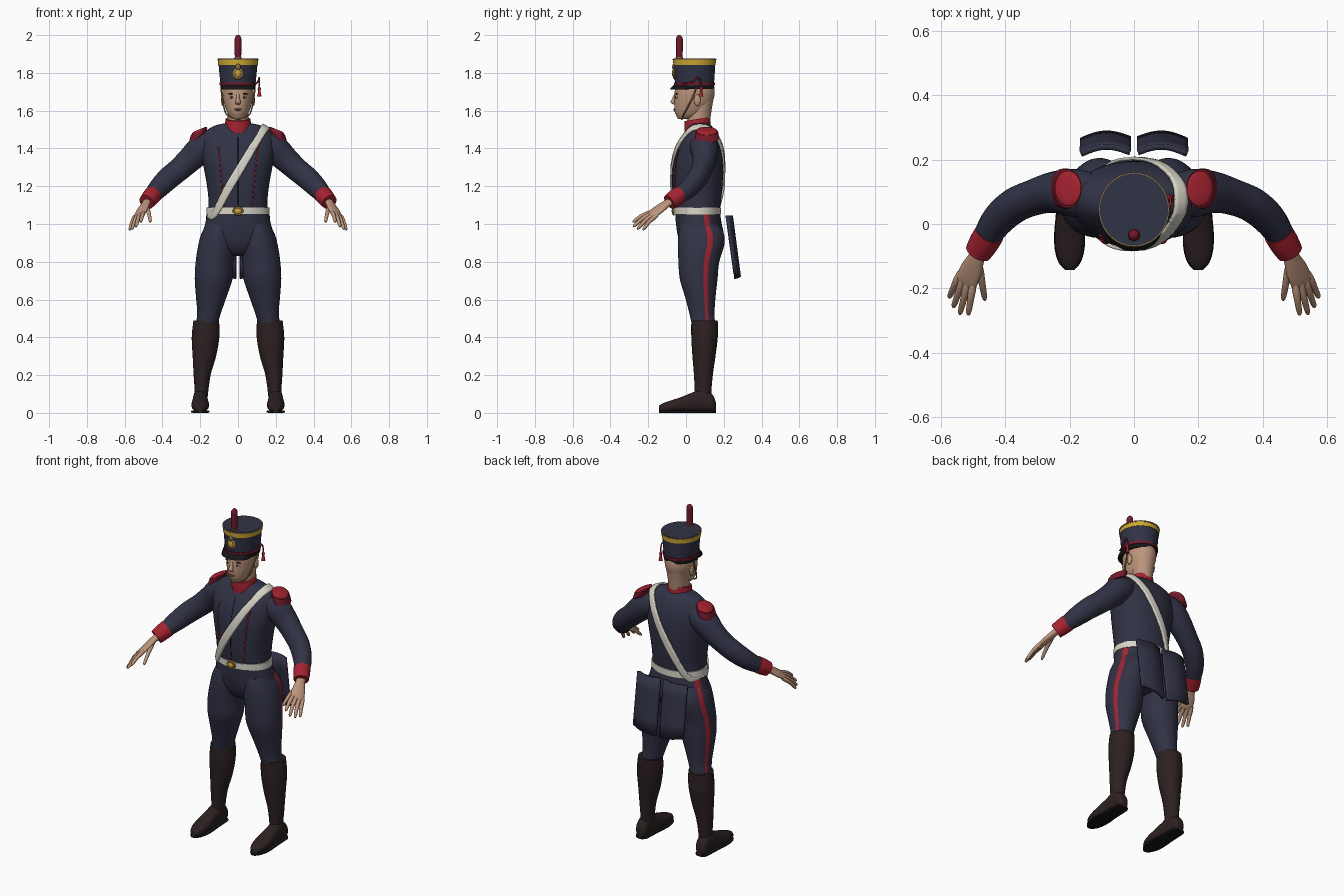
import bpy, bmesh, math
from mathutils import Vector
from mathutils.bvhtree import BVHTree

cube = bpy.data.objects.get("Cube")
if cube:
    bpy.data.objects.remove(cube, do_unlink=True)

X, Y, Z = Vector((1, 0, 0)), Vector((0, 1, 0)), Vector((0, 0, 1))


def material(name, *rgb, rough=0.8):
    m = bpy.data.materials.new(name)
    m.use_nodes = True
    m.diffuse_color = (*rgb, 1)
    bsdf = m.node_tree.nodes["Principled BSDF"]
    bsdf.inputs["Base Color"].default_value = (*rgb, 1)
    bsdf.inputs["Roughness"].default_value = rough
    return m


NAVY = material("navy cloth", .03, .033, .06)
BROWN = material("dark brown leather", .026, .015, .015)
BLACK = material("black leather", .008, .008, .01)
RED = material("red cloth", .38, .016, .03)
CRIMSON = material("dark crimson wool", .17, .01, .025)
WHITE = material("off white strap", .68, .66, .57)
GOLD = material("gold braid", .62, .4, .03)
BRASS = material("old brass", .27, .16, .05)
SKIN = material("skin", .5, .3, .2)
LIP = material("lips", .3, .13, .1)


def finish(name, bm, mats, mirror=False, solid=0):
    bmesh.ops.recalc_face_normals(bm, faces=bm.faces)
    me = bpy.data.meshes.new(name)
    bm.to_mesh(me)
    bm.free()
    for m in mats:
        me.materials.append(m)
    me.shade_smooth()
    me.set_sharp_from_angle(angle=math.radians(50))
    ob = bpy.data.objects.new(name, me)
    bpy.context.collection.objects.link(ob)
    if solid:
        mod = ob.modifiers.new("thickness", 'SOLIDIFY')
        mod.thickness, mod.offset = solid, 0
    if mirror:
        ob.modifiers.new("mirror", 'MIRROR').use_clip = False
    return ob


def spline(rows, k):
    """Smoothly resample rows of numbers, k steps per span."""
    out = []
    for i in range(len(rows) - 1):
        a, b, c, d = (rows[max(0, min(len(rows) - 1, i + o))] for o in (-1, 0, 1, 2))
        for s in range(k):
            t = s / k
            out.append([q + .5 * t * (r - p + t * (2*p - 5*q + 4*r - w + t * (3*(q - r) + w - p)))
                        for p, q, r, w in zip(a, b, c, d)])
    return out + [list(rows[-1])]


def loft(name, rings, mat, u=X, v=Y, path=False, n=32, p=1, k=4, mirror=False, stripe=()):
    """Skin over elliptical rings given as x, y, z, half width, half depth."""
    rows = spline(rings, k)
    cs = [Vector(r[:3]) for r in rows]
    bm, loops = bmesh.new(), []
    for i, r in enumerate(rows):
        a, b = u, v
        if path:
            t = (cs[min(i + 1, len(cs) - 1)] - cs[max(i - 1, 0)]).normalized()
            a = (u - t * u.dot(t)).normalized()
            b = t.cross(a)
        loop = []
        for j in range(n):
            w = 2 * math.pi * j / n
            c, s = math.cos(w), math.sin(w)
            c, s = (math.copysign(abs(q) ** p, q) for q in (c, s))
            loop.append(bm.verts.new(cs[i] + a * (c * r[3]) + b * (s * r[4])))
        loops.append(loop)
    for lo, hi in zip(loops, loops[1:]):
        for j in range(n):
            f = bm.faces.new((lo[j], lo[(j + 1) % n], hi[(j + 1) % n], hi[j]))
            f.material_index = int(j in stripe)
    bm.faces.new(loops[0])
    bm.faces.new(loops[-1])
    return finish(name, bm, [mat, RED] if stripe else [mat], mirror)


def balls(name, items, mat, mirror=False):
    """Ellipsoids given as (centre, radii)."""
    bm = bmesh.new()
    for loc, size in items:
        vs = bmesh.ops.create_uvsphere(bm, u_segments=16, v_segments=10, radius=1)["verts"]
        for q in vs:
            q.co = Vector(loc) + Vector(a * b for a, b in zip(q.co, size))
    return finish(name, bm, [mat], mirror)


def upright(rows, x=0):
    """Rows of z, centre y, half width, half depth."""
    return [(x, cy, z, rx, ry) for z, cy, rx, ry in rows]


# Boots and soles
loft("boot_shafts", [(.168, .098, .49, .068, .07), (.172, .098, .4, .073, .07),
     (.178, .095, .3, .062, .061), (.19, .092, .2, .045, .05),
     (.194, .09, .1, .035, .044), (.2, .09, .04, .036, .05)], BROWN, mirror=True)
foot = [(.158, .018, .05), (.14, .034, .09), (.09, .038, .12), (.03, .041, .1), (-.03, .046, .076),
        (-.08, .044, .06), (-.12, .032, .046), (-.143, .012, .032)]
loft("shoes", [(.2, y, .006 + h / 2, w, h / 2) for y, w, h in foot], BROWN, v=Z, p=.85, mirror=True)
loft("soles", [(.2, y, .007, w + .002, .007) for y, w, h in foot], BLACK, v=Z, p=.4, mirror=True)

# Trousers with red side stripes
loft("trouser_legs", [(.095, .07, 1.0, .07, .1), (.103, .08, .95, .09, .12), (.11, .08, .89, .1, .123),
     (.124, .068, .8, .1, .108), (.129, .067, .71, .1, .1), (.142, .076, .61, .08, .08),
     (.153, .084, .53, .063, .067), (.165, .092, .47, .058, .062)],
     NAVY, n=48, mirror=True, stripe=(2, 3))
loft("trouser_seat", upright([(1.07, .06, .16, .118), (1.0, .068, .174, .121), (.94, .078, .188, .122),
     (.89, .078, .165, .108), (.85, .075, .1, .08), (.83, .075, .05, .05)]),
     NAVY, n=48, stripe=(2, 3, 20, 21))

# Jacket body
torso = loft("jacket_body", upright([(1.02, .06, .15, .11), (1.08, .06, .157, .119), (1.14, .06, .157, .127),
     (1.22, .061, .167, .133), (1.32, .064, .185, .132), (1.4, .07, .195, .12), (1.45, .074, .192, .102),
     (1.49, .077, .172, .08), (1.52, .075, .125, .06), (1.535, .072, .06, .045)]), NAVY, n=48, p=.92)
surface = BVHTree.FromPolygons([q.co for q in torso.data.vertices],
                               [f.vertices[:] for f in torso.data.polygons])


def front_of_jacket(x, z):
    return surface.ray_cast(Vector((x, -1, z)), Y)[0]


# Sleeves and cuffs
loft("sleeves", [(.13, .085, 1.425, .07, .07), (.19, .097, 1.4, .075, .076), (.25, .098, 1.345, .064, .068),
     (.31, .083, 1.29, .056, .062), (.37, .058, 1.24, .054, .06), (.42, .015, 1.19, .05, .054),
     (.455, -.035, 1.15, .042, .044), (.475, -.07, 1.125, .036, .037)], NAVY, u=Y, path=True, mirror=True)
loft("cuffs", [(.449, -.03, 1.157, .045, .048), (.466, -.058, 1.137, .046, .046),
     (.484, -.088, 1.116, .041, .042)], RED, u=Y, path=True, mirror=True)

# Hands
across = Vector((.046, .025, -.02))
loft("palms", [(.478, -.075, 1.122, .024, .02), (.489, -.105, 1.105, .027, .018),
     (.504, -.14, 1.08, .036, .017), (.519, -.175, 1.055, .037, .014), (.525, -.19, 1.045, .03, .009)],
     SKIN, u=across, path=True, mirror=True)
fingers = {"index": ((.499, -.18, 1.064), (.515, -.282, 1.01)), "middle": ((.515, -.178, 1.058), (.541, -.28, .985)),
           "ring": ((.53, -.17, 1.05), (.561, -.258, .972)), "little": ((.543, -.158, 1.043), (.574, -.228, .968)),
           "thumb": ((.482, -.125, 1.09), (.463, -.236, 1.01))}
for finger, (base, tip) in fingers.items():
    b, t = Vector(base), Vector(tip)
    pts = [(*(b.lerp(t, f) + Z * h), r, r) for f, h, r in
           ((-.12, -.004, .009), (.2, .004, .012), (.55, .008, .0105), (.9, .002, .0085), (1, 0, .004))]
    loft(finger + "_fingers", pts, SKIN, path=True, n=12, k=3, mirror=True)

# Epaulettes
tilt = Vector((.93, 0, -.37))
loft("epaulette_fringe", [(.222, .11, 1.447, .04, .062), (.212, .11, 1.467, .047, .063),
     (.206, .11, 1.488, .047, .06)], CRIMSON, u=tilt, mirror=True)
loft("epaulette_pads", [(.207, .11, 1.484, .043, .055), (.203, .11, 1.497, .042, .053),
     (.2, .11, 1.503, .03, .038)], RED, u=tilt, mirror=True)

# Collar, neck and head
loft("collar", [(0, .062, 1.49, .075, .072), (0, .06, 1.53, .069, .07), (0, .06, 1.556, .066, .068)],
     RED, v=Vector((0, .98, .17)))
loft("neck", upright([(1.5, .066, .054, .058), (1.58, .07, .056, .062), (1.66, .085, .062, .06)]), SKIN)
loft("head", upright([(1.556, -.008, .028, .034), (1.568, .004, .043, .052), (1.59, .022, .057, .081),
     (1.625, .034, .07, .096), (1.66, .042, .078, .104), (1.7, .046, .082, .106), (1.75, .046, .08, .1)]),
     SKIN, n=40)
loft("nose", [(0, -.056, 1.69, .007, .006), (0, -.064, 1.665, .009, .009),
     (0, -.07, 1.645, .014, .012), (0, -.06, 1.633, .011, .008)], SKIN, n=16)
balls("ears", [((.081, .06, 1.655), (.009, .018, .03))], SKIN, True)
balls("eyes", [((.033, -.048, 1.671), (.013, .007, .006))], WHITE, True)
balls("pupils", [((.033, -.0535, 1.671), (.006, .003, .0055))], BLACK, True)
balls("eyebrows", [((.034, -.049, 1.689), (.019, .007, .0035))], BLACK, True)
balls("mouth", [((0, -.06, 1.609), (.021, .007, .0035)), ((0, -.059, 1.603), (.017, .007, .004))], LIP)
balls("chin", [((0, -.034, 1.576), (.024, .018, .016))], SKIN)

# Tall cap with bands, visor, plate and plume
def cap_ring(z, grow=0):
    f = (z - 1.72) / .155
    return (0, .045, z, .091 + .015 * f + grow, .102 + .01 * f + grow)


loft("cap_body", [cap_ring(1.718), cap_ring(1.876)], NAVY, n=48, k=1)
for name, z0, z1, grow, mat in (("cap_base_band", 1.714, 1.733, .002, BLACK),
                                ("cap_cord", 1.736, 1.75, .005, CRIMSON),
                                ("cap_gold_band", 1.843, 1.873, .002, GOLD),
                                ("cap_rim", 1.867, 1.874, .004, BRASS)):
    loft(name, [cap_ring(z0, grow), cap_ring(z1, grow)], mat, n=48, k=1)
loft("visor", [(0, 0, 1.737, .088, .062), (0, -.014, 1.72, .087, .068), (0, -.016, 1.713, .086, .068)],
     BLACK, k=1)
balls("cap_plate", [((0, -.062, 1.797), (.029, .009, .032)), ((0, -.066, 1.832), (.014, .008, .016))], BRASS)
balls("cap_plate_crest", [((0, -.069, 1.798), (.014, .006, .018))], GOLD)
loft("plume", upright([(1.86, -.035, .014, .014), (1.89, -.035, .017, .017), (1.96, -.035, .0185, .0185),
     (1.988, -.035, .016, .016), (2.0, -.035, .006, .006)]), CRIMSON, n=20)
loft("plume_socket", upright([(1.86, -.035, .017, .017), (1.884, -.035, .02, .02)]), BRASS, n=20, k=1)
loft("tassel_cord", [(.085, -.02, 1.745, .004, .004), (.103, .03, 1.75, .004, .004),
     (.113, .065, 1.775, .004, .004), (.113, .08, 1.74, .004, .004), (.113, .08, 1.7, .004, .004)],
     RED, path=True, n=8)
loft("tassel", [(.113, .08, 1.728, .004, .004), (.113, .08, 1.716, .009, .009), (.113, .08, 1.705, .006, .006),
     (.113, .08, 1.675, .012, .012)], RED, n=12)
loft("chin_straps", [(.09, .055, 1.722, .004, .004), (.084, .035, 1.67, .004, .004),
     (.075, .01, 1.62, .004, .004), (.056, -.014, 1.575, .004, .004), (0, -.022, 1.553, .004, .004)],
     BRASS, path=True, n=8, mirror=True)

# Waist belt and buckle
loft("waist_belt", upright([(1.05, .06, .168, .126), (1.088, .06, .166, .126)]), WHITE, n=48, k=1)
loft("belt_buckle", [(0, -.06, 1.069, .03, .025), (0, -.071, 1.069, .027, .022)], BRASS, v=Z, k=1)
balls("buckle_boss", [((0, -.071, 1.069), (.018, .005, .014))], GOLD)

# Shoulder strap laid over the jacket in a tilted loop
bm = bmesh.new()
along, side = Vector((.52, 0, .855)), Vector((.855, 0, -.52))
rows, steps = [], 96
for i in range(steps):
    w = 2 * math.pi * i / steps
    c, s = (math.copysign(abs(q) ** .5, q) for q in (math.cos(w), math.sin(w)))
    mid = Vector((.015, .07, 1.3)) + along * c * (.255 if c > 0 else .31) + Y * s * .15
    row = []
    for e in (-1, -.5, 0, .5, 1):
        spot, normal = surface.find_nearest(mid + side * e * .023)[:2]
        row.append(bm.verts.new(spot + normal * .008))
    rows.append(row)
for i in range(steps):
    a, b = rows[i], rows[(i + 1) % steps]
    for j in range(4):
        bm.faces.new((a[j], a[j + 1], b[j + 1], b[j]))
finish("shoulder_strap", bm, [WHITE], solid=.01)

# Button rows with cords, and the front seam
rows = [front_of_jacket(.075 + .028 * i / 11, 1.1 + .3 * i / 11) for i in range(12)]
balls("jacket_buttons", [(q, (.006, .006, .007)) for q in rows], RED, True)
loft("button_cords", [(*q, .0025, .0025) for q in rows], CRIMSON, path=True, n=8, k=1, mirror=True)
loft("front_seam", [(*front_of_jacket(0, 1.1 + .04 * i), .002, .002) for i in range(10)], BLACK,
     path=True, n=8, k=1)

# Coat tails: two arched panels
bm = bmesh.new()
grid = []
for i in range(13):
    f = i / 12
    x = .012 + .153 * f
    arch = .02 * math.sin(math.pi * f) - .005 * f
    grid.append([bm.verts.new((x, .222 + .042 * t + arch, 1.045 - (.335 - .03 * f) * t))
                 for t in (0, .25, .5, .75, 1)])
for a, b in zip(grid, grid[1:]):
    for j in range(4):
        bm.faces.new((a[j], a[j + 1], b[j + 1], b[j]))
finish("coat_tails", bm, [NAVY], mirror=True, solid=.018)
